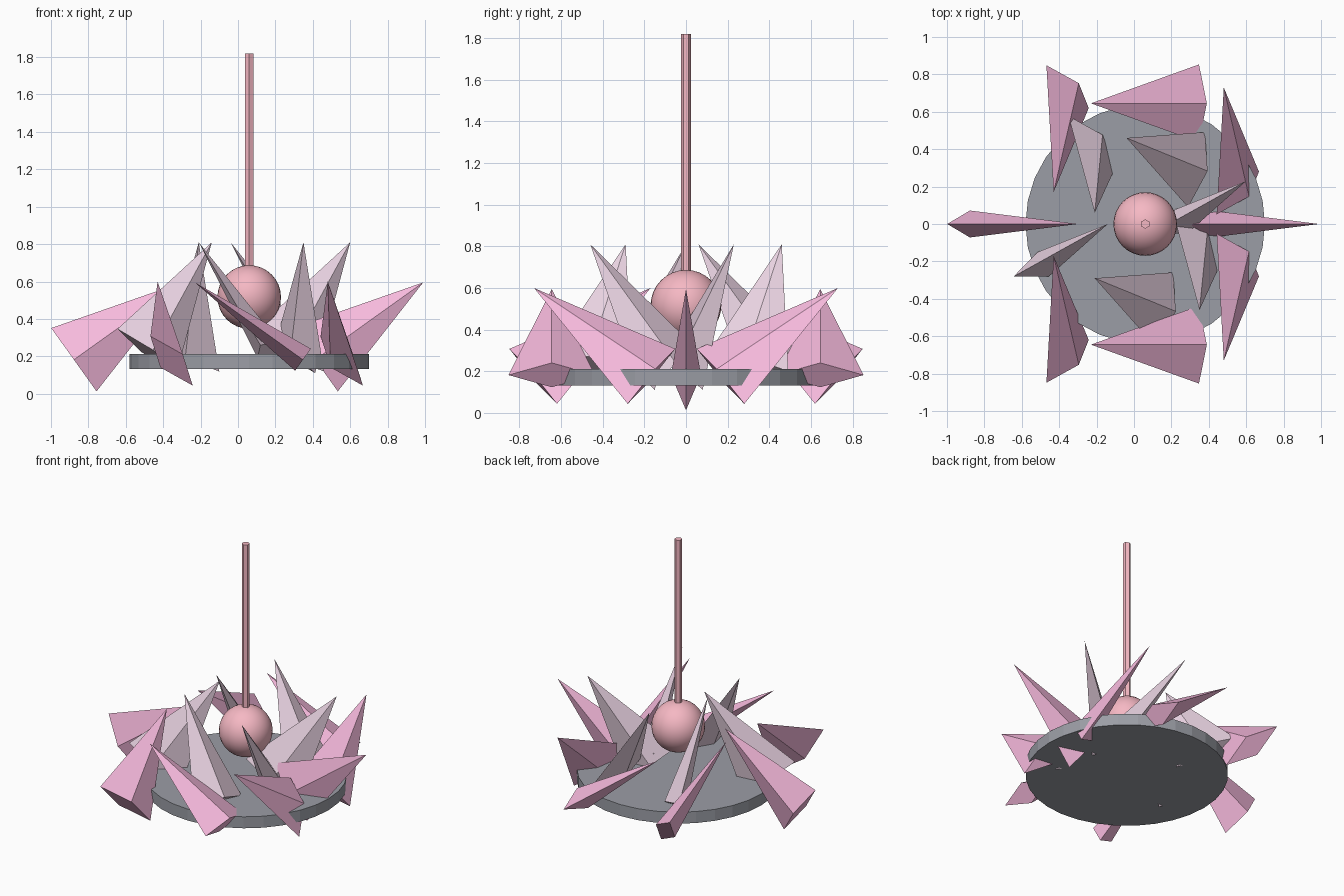
import bpy, bmesh
from mathutils import Vector

if "Cube" in bpy.data.objects:
    bpy.data.objects.remove(bpy.data.objects["Cube"])


def material(name, rgb):
    m = bpy.data.materials.new(name)
    m.diffuse_color = (*rgb, 1)
    m.use_nodes = True
    m.node_tree.nodes["Principled BSDF"].inputs["Base Color"].default_value = m.diffuse_color
    return m


PINK = material("outer_pink", (0.95, 0.5, 0.74))
PALE = material("inner_pink", (0.88, 0.7, 0.82))
ROSE = material("rose", (0.92, 0.48, 0.55))
DARK = material("slate", (0.33, 0.34, 0.38))
CX = 0.06                                  # axis of the central parts
LENGTH, WIDE, THIN = 0.71, 0.208, 0.072    # petal length and half widths


def petal(name, apex, to_base, wide, mat):
    """Four-sided spike: apex, direction to its base, direction of its wide diagonal."""
    apex, d, w = Vector(apex), Vector(to_base).normalized(), Vector(wide)
    w = (w - d * w.dot(d)).normalized()
    s = d.cross(w)
    c = apex + d * LENGTH
    bm = bmesh.new()
    ring = [bm.verts.new(p) for p in
            (c + w * WIDE, c + s * THIN, c - w * WIDE, c - s * THIN)]
    tip = bm.verts.new(apex)
    bm.faces.new(ring)
    for i in range(4):
        bm.faces.new((ring[i], tip, ring[(i + 1) % 4]))
    bmesh.ops.recalc_face_normals(bm, faces=bm.faces)
    me = bpy.data.meshes.new(name)
    bm.to_mesh(me)
    bm.free()
    me.materials.append(mat)
    bpy.context.collection.objects.link(bpy.data.objects.new(name, me))


# outer petals: left and right, then three pairs mirrored across y
for i, x in enumerate((-0.3, 0.99)):
    petal(f"outer_petal_side_{i}", (x, 0, 0.595), (-0.58, 0, -0.415), (0.24, 0, -0.34), PINK)
for s in (-1, 1):
    n = "front" if s < 0 else "back"
    petal(f"outer_petal_wide_{n}", (-0.23, s * 0.645, 0.595),
          (0.58, 0, -0.415), (0, 1, 0), PINK)
    petal(f"outer_petal_left_{n}", (-0.43, s * 0.17, 0.6),
          (0.075, s * 0.565, -0.425), (0.23, -s * 0.23, -0.27), PINK)
    petal(f"outer_petal_right_{n}", (0.48, s * 0.73, 0.6),
          (0.075, -s * 0.565, -0.425), (0.23, s * 0.23, -0.27), PINK)

# inner petals: three orientations, two of each
inner = [
    (((-0.21, 0.06), (0.35, -0.46)), (-0.015, 0.37, -0.585), (0.25, -0.26, -0.21)),
    (((-0.04, 0.46), (-0.21, -0.29)), (0.375, -0.17, -0.58), (0.045, 0.2, -0.03)),
    (((-0.14, 0.0), (0.60, 0.23)), (-0.345, -0.215, -0.58), (-0.155, -0.065, 0.105)),
]
for k, (tips, d, w) in enumerate(inner):
    for j, (x, y) in enumerate(tips):
        petal(f"inner_petal_{k}_{j}", (x, y, 0.81), d, w, PALE)


def finish(name, mat):
    o = bpy.context.object
    o.name = name
    o.data.materials.append(mat)


# base disc
bpy.ops.mesh.primitive_cylinder_add(vertices=32, radius=0.64, depth=0.08, location=(CX, 0, 0.172))
finish("base_disc", DARK)

# central ball
bpy.ops.mesh.primitive_uv_sphere_add(segments=32, ring_count=16, radius=0.17, location=(CX, 0, 0.517))
bpy.ops.object.shade_smooth()
finish("centre_ball", ROSE)

# hexagonal stem rising from the ball
bpy.ops.mesh.primitive_cylinder_add(vertices=6, radius=0.025, depth=1.3, location=(CX, 0, 1.17))
finish("stem", ROSE)
